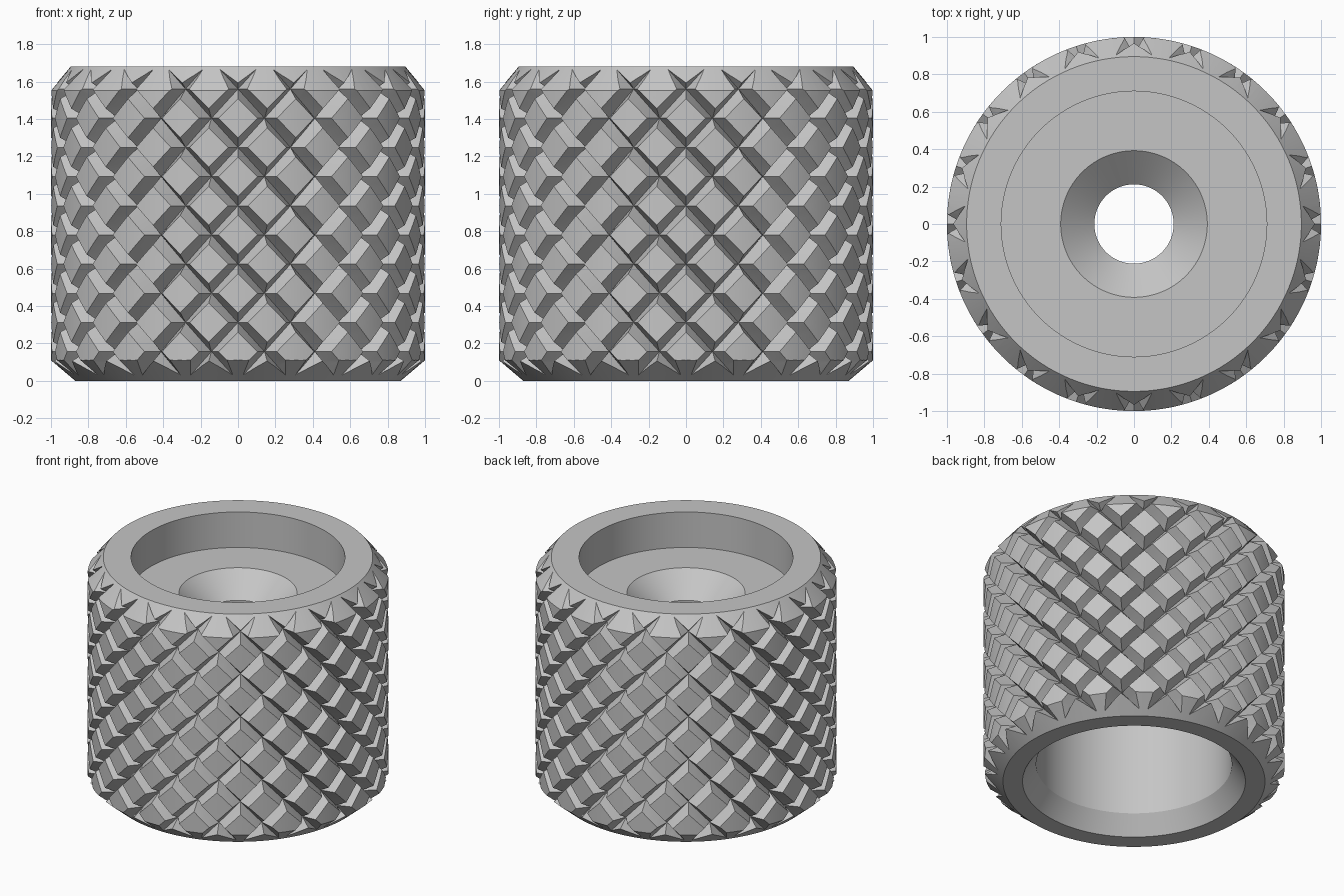
import bpy
import bmesh
from math import radians, sin, cos

if "Cube" in bpy.data.objects:
    bpy.data.objects.remove(bpy.data.objects["Cube"], do_unlink=True)

STARTS = 20      # grooves in each direction
PITCH = 0.312    # height between neighbouring grooves
DEPTH = 0.093    # groove depth
STEPS = 6        # grid cells per groove spacing; a groove is two cells wide


def new_object(name, bm):
    bmesh.ops.recalc_face_normals(bm, faces=bm.faces[:])
    mesh = bpy.data.meshes.new(name)
    bm.to_mesh(mesh)
    bm.free()
    obj = bpy.data.objects.new(name, mesh)
    bpy.context.collection.objects.link(obj)
    return obj


def groove_distance(value):
    return abs(value - round(value))


def knurl_point(bm, i, j):
    # Radius drops along two families of crossing helical V grooves
    turn, rise = i / STEPS, j / STEPS
    near = min(groove_distance(turn + rise), groove_distance(turn - rise))
    r = 1 - DEPTH * max(0, 1 - near * STEPS)
    a = radians(turn * 360 / STARTS - 90)
    return bm.verts.new((r * cos(a), r * sin(a), rise * PITCH))


def knurled_cylinder(name):
    bm = bmesh.new()
    cols = STARTS * STEPS
    levels = range(-3, 36)
    rows = [[knurl_point(bm, i, j) for i in range(cols)] for j in levels]
    for j, low, high in zip(levels, rows, rows[1:]):
        for i in range(cols):
            k = (i + 1) % cols
            mid = knurl_point(bm, i + 0.5, j + 0.5)
            ring = [low[i], low[k], high[k], high[i]]
            for n in range(4):
                bm.faces.new((ring[n], ring[(n + 1) % 4], mid))
    bm.faces.new(rows[0])
    bm.faces.new(rows[-1])
    return new_object(name, bm)


def lathe(name, profile, segments=128):
    bm = bmesh.new()
    rings = []
    for r, z in profile:
        angles = [radians(360 * s / segments) for s in range(segments)]
        rings.append([bm.verts.new((r * cos(a), r * sin(a), z)) for a in angles])
    for a, b in zip(rings, rings[1:] + rings[:1]):
        for s in range(segments):
            t = (s + 1) % segments
            bm.faces.new((a[s], a[t], b[t], b[s]))
    return new_object(name, bm)


# Knurled grip
grip = knurled_cylinder("knurled_knob")

# Turned envelope: chamfers, top recess, countersunk hole, bottom bore
envelope = lathe("turned_envelope", [
    (0.87, 0), (1.13, 0.22), (1.105, 1.426), (0.895, 1.68),
    (0.71, 1.68), (0.71, 1.42), (0.392, 1.42), (0.212, 1.265),
    (0.212, 1.15), (0.65, 1.15), (0.65, 0.13), (0.74, 0),
])
envelope.hide_render = True

# Trim the grip to the envelope
cut = grip.modifiers.new("trim", "BOOLEAN")
cut.operation = "INTERSECT"
cut.solver = "EXACT"
cut.object = envelope
bpy.ops.object.select_all(action="DESELECT")
bpy.context.view_layer.objects.active = grip
grip.select_set(True)
bpy.ops.object.modifier_apply(modifier=cut.name)
bpy.data.objects.remove(envelope, do_unlink=True)

# Plain grey metal
metal = bpy.data.materials.new("grey_metal")
metal.use_nodes = True
grey = (0.56, 0.56, 0.56, 1)
metal.diffuse_color = grey
metal.node_tree.nodes["Principled BSDF"].inputs["Base Color"].default_value = grey
grip.data.materials.clear()
grip.data.materials.append(metal)
for face in grip.data.polygons:
    face.material_index = 0

bpy.ops.object.shade_smooth_by_angle(angle=radians(20))
